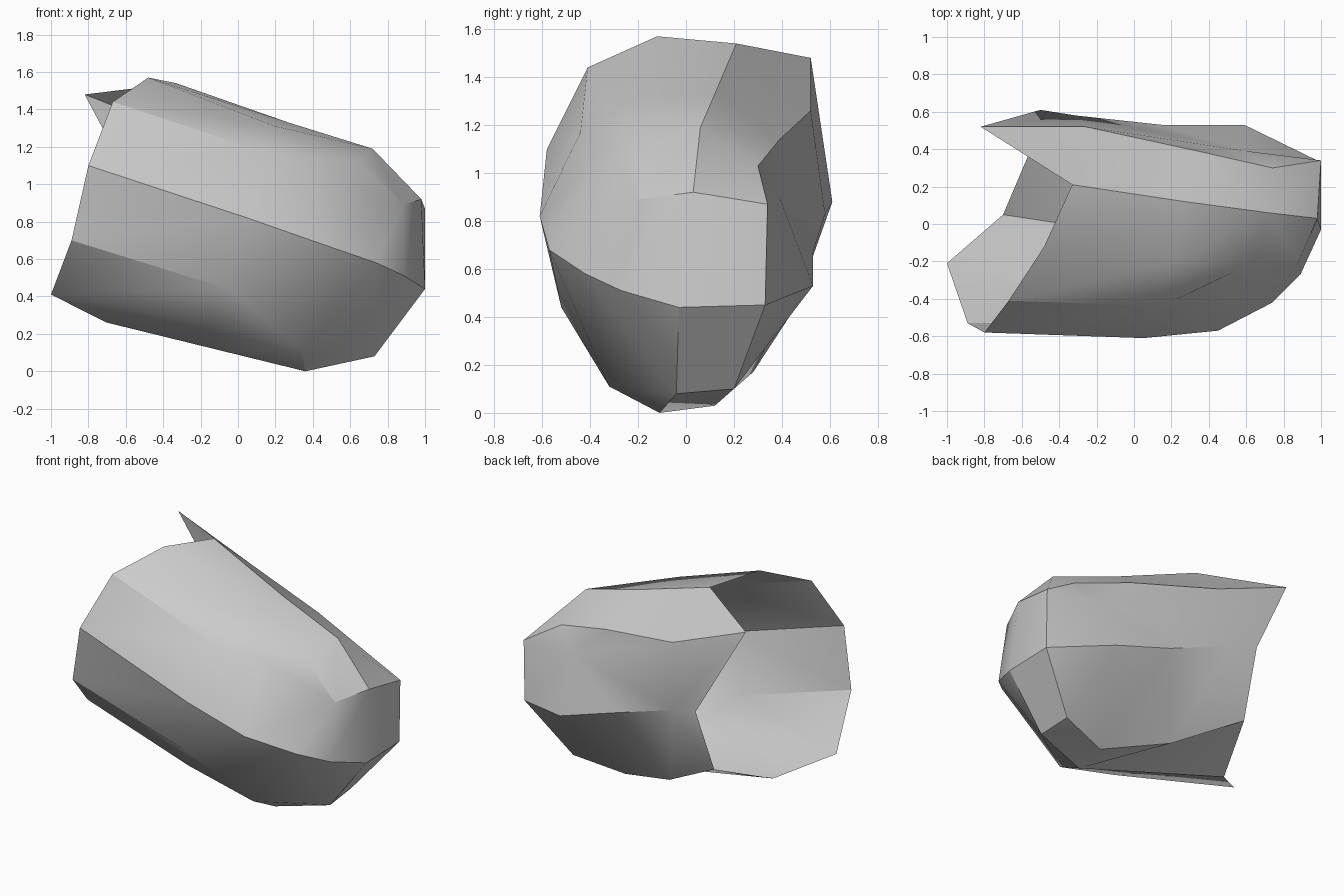
import bpy
import bmesh
from math import radians
from mathutils import Vector

cube = bpy.data.objects.get("Cube")
if cube:
    bpy.data.objects.remove(cube, do_unlink=True)


def make_material(name, colour):
    material = bpy.data.materials.new(name)
    material.use_nodes = True
    material.diffuse_color = colour
    material.node_tree.nodes["Principled BSDF"].inputs["Base Color"].default_value = colour
    return material


def loft_rails(bm, rails):
    """Skin neighbouring rails around a closed loop; shared points collapse quads to triangles."""
    verts = {}

    def vert(point):
        if point not in verts:
            verts[point] = bm.verts.new(Vector(point) / 100)
        return verts[point]

    def add_face(points):
        corners = [vert(p) for p in dict.fromkeys(points)]
        if len(corners) > 2 and not bm.faces.get(corners):
            bm.faces.new(corners)

    for rail, following in zip(rails, rails[1:] + rails[:1]):
        for step in range(len(rail) - 1):
            add_face((rail[step], rail[step + 1], following[step + 1], following[step]))
    # flat nose closing the far end
    add_face([rail[-1] for rail in reversed(rails)])


# Corners of the flat nose, in hundredths of a unit
nose_top_front, nose_top_back = (98, 3, 92), (100, 34, 87)
nose_low_back, nose_low_front = (100, 33, 45), (100, -3, 44)

# Corners shared by several rails: brow above the nose, chin below it
brow = (88, -20, 89)
chin_front, chin_back = (73, -4, 8), (72, 20, 10)
belly_front = (34, -32, 11)

# Corners shared along the back: rim, dented wall and cheek
back_rim, back_edge = (-50, 61, 88), (-31, 58, 83)
dent, cheek = (60, 39, 90), (59, 53, 53)
belly_rim = (-53, 45, 43)
hollow = (74, 30, 103)
top_corner = (72, 6, 119)

# Rails run from the open rim to the nose
front_side = [(-80, -58, 110), (5, -61, 82), (45, -57, 68), (74, -42, 58),
              (89, -27, 51), nose_low_front]
front_shoulder = [(-67, -41, 144), (15, -44, 117), (38, -33, 114), brow, brow, nose_top_front]
top_front = [(-48, -12, 157), (20, -21, 131), (65, -20, 113), brow, brow, nose_top_front]
top_ridge = [(-33, 21, 154), (27, 12, 133), top_corner, top_corner, top_corner, nose_top_front]
back_fin = [(-82, 52, 148), (-26, 52, 126), (34, 39, 114), hollow, hollow, nose_top_back]
back_wall = [back_rim, back_edge, dent, dent, dent, nose_top_back]
back_side = [back_rim, back_edge, (15, 53, 67), cheek, cheek, nose_low_back]
back_belly = [belly_rim, belly_rim, (-7, 28, 17), (38, 12, 3), chin_back, nose_low_back]
keel = [(-70, 5, 26), (-17, -3, 13), (36, -11, 0), chin_front, chin_front, nose_low_front]
front_belly = [(-100, -21, 41), (-13, -35, 24), belly_front, chin_front, chin_front, nose_low_front]
front_flank = [(-89, -53, 70), (-5, -52, 44), belly_front, chin_front, chin_front, nose_low_front]

# Open faceted shell
mesh = bpy.data.meshes.new("faceted_shell")
bm = bmesh.new()
loft_rails(bm, [front_side, front_shoulder, top_front, top_ridge, back_fin, back_wall,
                back_side, back_belly, keel, front_belly, front_flank])
bm.to_mesh(mesh)
bm.free()
mesh.materials.append(make_material("plain grey", (0.6, 0.6, 0.6, 1)))

shell = bpy.data.objects.new("faceted_shell", mesh)
bpy.context.collection.objects.link(shell)
bpy.ops.object.select_all(action="DESELECT")
shell.select_set(True)
bpy.context.view_layer.objects.active = shell
bpy.ops.object.shade_smooth_by_angle(angle=radians(30))
